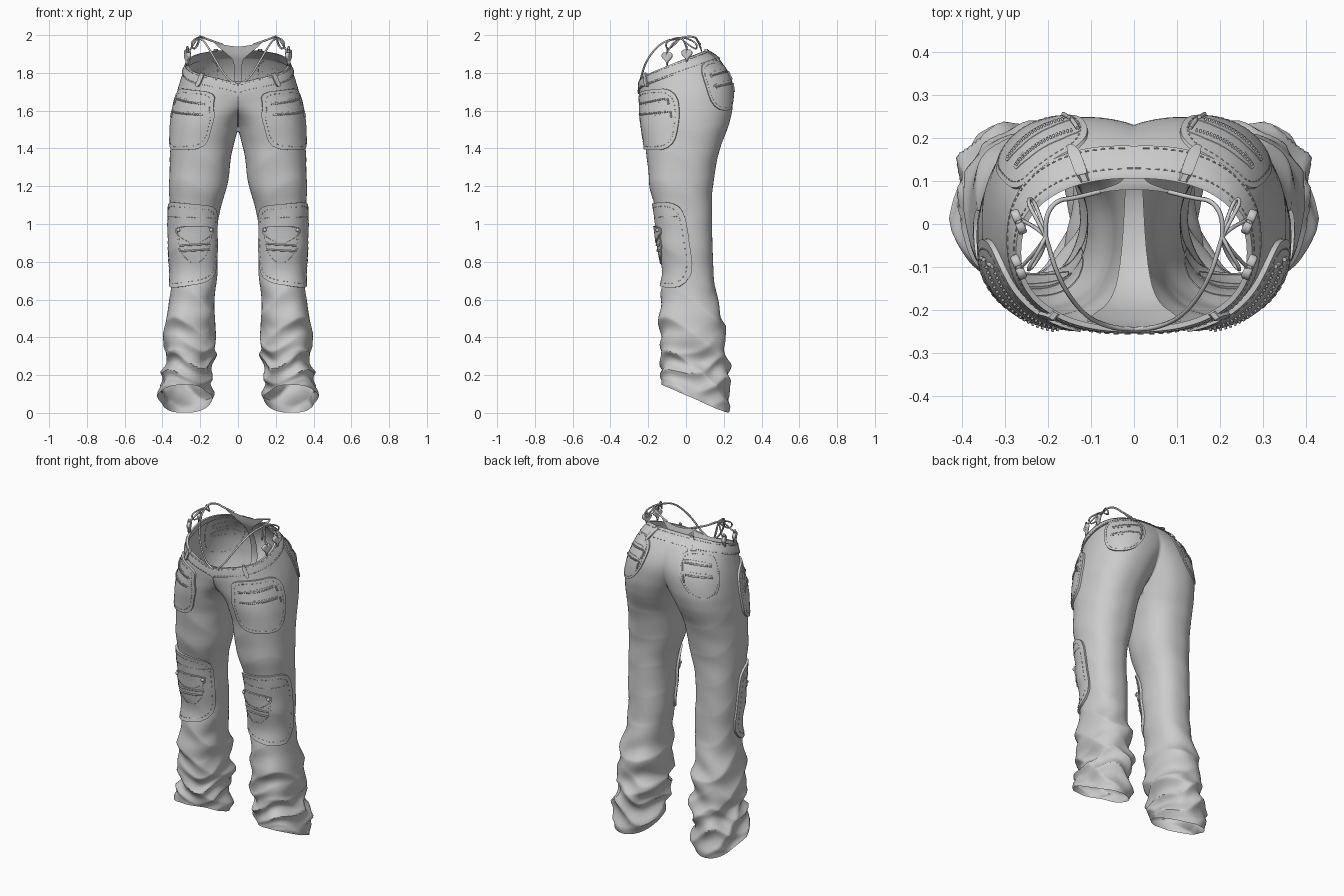
import bpy, bmesh
from math import sin, cos, pi, acos, radians, hypot, copysign, exp
from mathutils import Vector

if "Cube" in bpy.data.objects:
    bpy.data.objects.remove(bpy.data.objects["Cube"])

# Half-trouser sections: height, inner x, outer x, front y, back y, tilt
R = [(1.85, -.268, .268, -.245, .112, .40), (1.80, -.235, .289, -.247, .175, .36),
     (1.70, -.15, .322, -.24, .24, .22), (1.60, -.06, .342, -.235, .247, .1),
     (1.53, -.015, .35, -.23, .23, .02), (1.49, .002, .354, -.225, .215, 0),
     (1.40, .028, .358, -.212, .18, 0), (1.20, .058, .365, -.192, .143, 0),
     (1.05, .1, .36, -.158, .138, 0), (.90, .108, .36, -.14, .14, 0),
     (.75, .108, .352, -.115, .146, 0), (.66, .118, .355, -.128, .155, 0),
     (.55, .125, .372, -.14, .185, -.04), (.40, .115, .395, -.14, .212, -.1),
     (.30, .122, .382, -.135, .22, -.15), (.20, .137, .398, -.135, .235, -.22),
     (.075, .137, .426, -.132, .22, -.42)]
P = 2.3
CROTCH = 1.49


def row(v):
    """Smoothly interpolated section at height v."""
    v = min(max(v, .075), 1.85)
    i = next(k for k in range(len(R) - 1) if R[k + 1][0] <= v)
    a, b = R[i], R[i + 1]
    p, n = R[max(i - 1, 0)], R[min(i + 2, len(R) - 1)]
    h = b[0] - a[0]
    t = (v - a[0]) / h
    out = []
    for k in range(1, 6):
        m0 = (b[k] - p[k]) / (b[0] - p[0]) * h
        m1 = (n[k] - a[k]) / (n[0] - a[0]) * h
        out.append((2*t**3 - 3*t*t + 1) * a[k] + (t**3 - 2*t*t + t) * m0
                   + (3*t*t - 2*t**3) * b[k] + (t**3 - t*t) * m1)
    return out


def folds(th, v):
    """Cloth folds: long slanted ones on the shin, tighter stacked ones near the hem."""
    s = min(max((.74 - v) / .35, 0), 1)
    low = exp(-((v - .22) / .13) ** 2)
    amp = .017 * s * s * (3 - 2 * s) + (.0025 if v < 1.4 else .0025 * max(0, 1 - (v - 1.4) / .2))
    a = 1 - 2 * abs(sin(17 * v + 1.7 * sin(th - .6) + .5 * sin(2 * th)))
    b = sin(37 * v + 2 * cos(th + 1) + 1.3 * sin(2 * th))
    c = 1 - 2 * abs(sin(30 * v - 2.6 * sin(th + .4) + .9 * cos(3 * th)))
    return amp * (.6 * a + .4 * b) * (.75 + .25 * sin(2 * th + 9 * v)) + .011 * low * c


def surf(th, v, off=0.0):
    """Point on the trouser surface: th = 0 outside, -90 deg front, +90 deg back."""
    xi, xo, yf, yb, tilt = row(v)
    cx, rx, cy, ry = (xi + xo) / 2, (xo - xi) / 2, (yf + yb) / 2, (yb - yf) / 2
    nx = copysign(abs(cos(th)) ** (2 / P), cos(th))
    ny = copysign(abs(sin(th)) ** (2 / P), sin(th))
    w = folds(th, v) + off
    x = cx + (rx + w) * nx
    z = v + tilt * ry * ny
    if ny < 0:
        z -= .1 * max(tilt, 0) * exp(-abs(x) / .09) * -ny
    return Vector((max(x, 0), cy + (ry + w) * ny, z))


def seam_angle(v):
    xi, xo = row(v)[:2]
    q = min(max((xi + xo) / max(xo - xi, 1e-6), 0), .96)
    return acos(-q ** (P / 2))


def mesh(name, verts, faces, mirror=True):
    bm = bmesh.new()
    vs = [bm.verts.new(p) for p in verts]
    for f in faces:
        bm.faces.new([vs[i] for i in f])
    bmesh.ops.recalc_face_normals(bm, faces=bm.faces)
    me = bpy.data.meshes.new(name)
    bm.to_mesh(me)
    bm.free()
    ob = bpy.data.objects.new(name, me)
    bpy.context.collection.objects.link(ob)
    if mirror:
        m = ob.modifiers.new("Mirror", 'MIRROR')
        m.merge_threshold = .0005
    return ob


def tube(name, lines, r, both=True):
    cu = bpy.data.curves.new(name, 'CURVE')
    cu.dimensions, cu.bevel_depth, cu.bevel_resolution = '3D', r, 1
    cu.use_fill_caps = True
    for s in ((1, -1) if both else (1,)):
        for line in lines:
            sp = cu.splines.new('POLY')
            sp.points.add(len(line) - 1)
            for q, p in zip(sp.points, line):
                q.co = (s * p[0], p[1], p[2], 1)
    bpy.context.collection.objects.link(bpy.data.objects.new(name, cu))


def smooth(pts, n=3, closed=False):
    """Corner-cutting subdivision of a polyline."""
    for _ in range(n):
        out = [] if closed else [pts[0]]
        for a, b in zip(pts, pts[1:] + (pts[:1] if closed else [])):
            out += [tuple(x * .75 + y * .25 for x, y in zip(a, b)),
                    tuple(x * .25 + y * .75 for x, y in zip(a, b))]
        pts = out if closed else out + [pts[-1]]
    return pts


def resample(pts, n):
    pts = pts + pts[:1]
    L = [0]
    for a, b in zip(pts, pts[1:]):
        L.append(L[-1] + hypot((b[0] - a[0]) * .0035, b[1] - a[1]))
    out, j = [], 0
    for i in range(n):
        d = L[-1] * i / n
        while L[j + 1] < d:
            j += 1
        t = (d - L[j]) / max(L[j + 1] - L[j], 1e-9)
        out.append(tuple(x + (y - x) * t for x, y in zip(pts[j], pts[j + 1])))
    return out


def dashes(line):
    return [line[i:i + 3] for i in range(0, len(line) - 2, 4)]


def patch(name, outline, off, n=80, rounding=3, stitch=True):
    """Raised cloth patch laid on the leg, outline in (degrees, height)."""
    o = resample(smooth(outline, rounding, True), n)
    c = [sum(p[k] for p in o) / n for k in (0, 1)]
    at = lambda p, s, d: surf(radians(c[0] + (p[0] - c[0]) * s), c[1] + (p[1] - c[1]) * s, d)
    rings = [(1, -.002), (1, off), (.9, off), (.75, off), (.6, off), (.45, off), (.3, off), (.12, off)]
    verts = [at(p, s, d) for s, d in rings for p in o] + [at(o[0], 0, off)]
    faces = [(r*n + i, r*n + (i+1) % n, (r+1)*n + (i+1) % n, (r+1)*n + i)
             for r in range(len(rings) - 1) for i in range(n)]
    k = (len(rings) - 1) * n
    faces += [(k + i, k + (i + 1) % n, len(verts) - 1) for i in range(n)]
    mesh(name, verts, faces)
    if stitch:
        fine = resample(o, 200)
        tube(name + "_stitches", dashes([at(p, .9, off) for p in fine]), .0016)


def uvline(u0, v0, u1, v1, off, n=40):
    return [surf(radians(u0 + (u1 - u0) * i / n), v0 + (v1 - v0) * i / n, off) for i in range(n + 1)]


def zipper(name, u0, u1, v, off):
    patch(name + "_tape", [(u0, v - .015), (u1, v - .015), (u1, v + .015), (u0, v + .015)], off, 48, 1, False)
    tube(name + "_teeth", dashes(uvline(u0 + 2, v, u1 - 2, v, off, 80)), .0055)
    tube(name + "_pull", [[surf(radians(u1), v, off + .003), surf(radians(u1 + 1), v - .035, off + .003)]], .005)


# Trousers: outer strip for the full height, inner-thigh strip below the crotch
N, M = 84, 16
V = [1.85 - (1.85 - CROTCH) * i / 32 for i in range(33)]
V += [CROTCH - (CROTCH - .075) * i / 170 for i in range(1, 171)]
verts, faces, W = [], [], N + M
for v in V:
    t0 = seam_angle(v)
    for i in range(W):
        th = -t0 + 2 * t0 * i / N if i <= N else t0 + (2 * pi - 2 * t0) * (i - N) / M
        p = surf(th, v)
        if v > CROTCH - 1e-6 and (i == 0 or i >= N):
            p.x = 0
        elif v < CROTCH:
            p.x = max(p.x, .003)
        verts.append(p)
for r in range(len(V) - 1):
    for i in range(W if V[r] < CROTCH + 1e-6 else N):
        j = (i + 1) % W
        faces.append((r*W + i, r*W + j, (r+1)*W + j, (r+1)*W + i))
used = sorted({i for f in faces for i in f})
new = {o: k for k, o in enumerate(used)}
mesh("trousers", [verts[i] for i in used], [[new[i] for i in f] for f in faces])

# Waistband
prof = [(1.80, -.006), (1.85, -.006), (1.85, .006), (1.825, .008), (1.80, .007), (1.80, 0)]
verts, faces = [], []
for v, off in prof:
    t0 = seam_angle(v)
    for i in range(N + 1):
        p = surf(-t0 + 2 * t0 * i / N, v, off)
        if i in (0, N):
            p.x = 0
        verts.append(p)
for r in range(len(prof) - 1):
    for i in range(N):
        k = r * (N + 1) + i
        faces.append((k, k + 1, k + N + 2, k + N + 1))
mesh("waistband", verts, faces)
tube("waistband_stitches", [d for v in (1.843, 1.807) for d in dashes(uvline(-92, v, 92, v, .008, 200))], .0016)

# Belt loops
for k, u in enumerate((-50, 68)):
    patch(f"belt_loop_{k}", [(u - 3, 1.79), (u + 3, 1.79), (u + 3, 1.86), (u - 3, 1.86)], .016, 32, 1, False)

# Front and back pockets with double zips
patch("front_pocket", [(-76, 1.775), (-45, 1.765), (-10, 1.735), (-6, 1.55), (-12, 1.395), (-60, 1.39),
                       (-98, 1.40), (-98, 1.56), (-84, 1.68)], .012, 90, 2)
zipper("front_zip_upper", -76, -20, 1.685, .0135)
zipper("front_zip_lower", -82, -17, 1.605, .0135)
patch("back_pocket", [(24, 1.80), (50, 1.805), (80, 1.785), (86, 1.66), (72, 1.585), (38, 1.585), (22, 1.66)], .007)
zipper("back_zip_upper", 34, 77, 1.745, .0085)
zipper("back_zip_lower", 33, 78, 1.695, .0085)

# Knee patch, its small pointed pocket, flap and studs
patch("knee_patch", [(-150, 1.085), (-75, 1.11), (-6, 1.12), (4, 1.0), (8, .67), (-60, .66), (-148, .71), (-156, .9)], .013, 100, 2)
patch("knee_pocket", [(-126, .96), (-58, .96), (-55, .86), (-91, .765), (-129, .86)], .018, 60, 1)
patch("knee_flap", [(-132, .99), (-52, .99), (-52, .94), (-91, .885), (-132, .94)], .023, 60, 1)
tube("knee_creases", [uvline(-122, v, -62, v - .01, .019) for v in (.895, .865)], .005)
tube("knee_seam", dashes(uvline(-148, 1.03, -8, 1.04, .013, 120)), .0016)
for u in (-124, -60):
    for s in (1, -1):
        p = surf(radians(u), .968, .025)
        bpy.ops.mesh.primitive_uv_sphere_add(segments=12, ring_count=8, radius=.01, location=(s * p.x, p.y, p.z))
        bpy.context.object.name = "knee_stud"

# Fly seam
fly = [surf(-seam_angle(1.79 - .0025 * i), 1.79 - .0025 * i, .001) for i in range(110)]
tube("fly_seam", [[(0, p.y, p.z) for p in fly]], .003, both=False)

# Underwear strip inside the trousers: y, z, half width
path = smooth([(-.24, 1.755, .11), (-.225, 1.70, .10), (-.18, 1.6, .05), (-.09, 1.53, .03), (.08, 1.53, .02),
               (.17, 1.62, .02), (.155, 1.76, .02), (.105, 1.86, .02), (.09, 1.89, .05), (.08, 1.94, .14)], 2)
C = 10
verts = [(w * (2*i/C - 1), y - copysign(1.2, y) * (w * (2*i/C - 1)) ** 2,
          z + 1.6 * (w * (2*i/C - 1)) ** 2) for y, z, w in path for i in range(C + 1)]
faces = [(r*(C+1) + i, r*(C+1) + i + 1, (r+1)*(C+1) + i + 1, (r+1)*(C+1) + i)
         for r in range(len(path) - 1) for i in range(C)]
mesh("underwear_panel", verts, faces, False)

# Side strings, bows and heart charms
knot = (.205, -.03, 1.985)
tube("side_strings", [
    smooth([(0, -.245, 1.735), (.06, -.24, 1.77), (.12, -.21, 1.87), (.175, -.13, 1.965), knot]),
    smooth([knot, (.205, .02, 1.995), (.18, .055, 1.985), (.14, .06, 1.97), (.08, .075, 1.95)])], .0055)
tube("bow_loops", [
    smooth([knot, (.22, .0, 1.985), (.25, .055, 1.96), (.235, .06, 1.92), (.215, .01, 1.95), knot]),
    smooth([knot, (.22, -.06, 1.985), (.25, -.11, 1.96), (.235, -.10, 1.92), (.21, -.06, 1.95), knot]),
    smooth([knot, (.225, -.01, 1.97), (.262, .01, 1.91)]),
    smooth([knot, (.225, -.06, 1.97), (.262, -.1, 1.91)])], .0045)
for s in (1, -1):
    for y, z in ((.005, 1.90), (-.1, 1.885)):
        cu = bpy.data.curves.new("heart_charm", 'CURVE')
        cu.dimensions, cu.fill_mode, cu.extrude, cu.bevel_depth = '2D', 'BOTH', .004, .006
        sp = cu.splines.new('POLY')
        sp.points.add(27)
        for i, q in enumerate(sp.points):
            a = 2 * pi * i / 28
            q.co = (.0015 * 16 * sin(a) ** 3,
                    .0015 * (13 * cos(a) - 5 * cos(2*a) - 2 * cos(3*a) - cos(4*a)), 0, 1)
        sp.use_cyclic_u = True
        ob = bpy.data.objects.new("heart_charm", cu)
        ob.location, ob.rotation_euler = (s * .268, y, z), (pi / 2, 0, pi / 2 - s * .4)
        bpy.context.collection.objects.link(ob)

# Smooth shading
bpy.ops.object.select_all(action='DESELECT')
for ob in bpy.context.scene.objects:
    if ob.type == 'MESH':
        ob.select_set(True)
        bpy.context.view_layer.objects.active = ob
bpy.ops.object.shade_smooth_by_angle(angle=radians(40))
